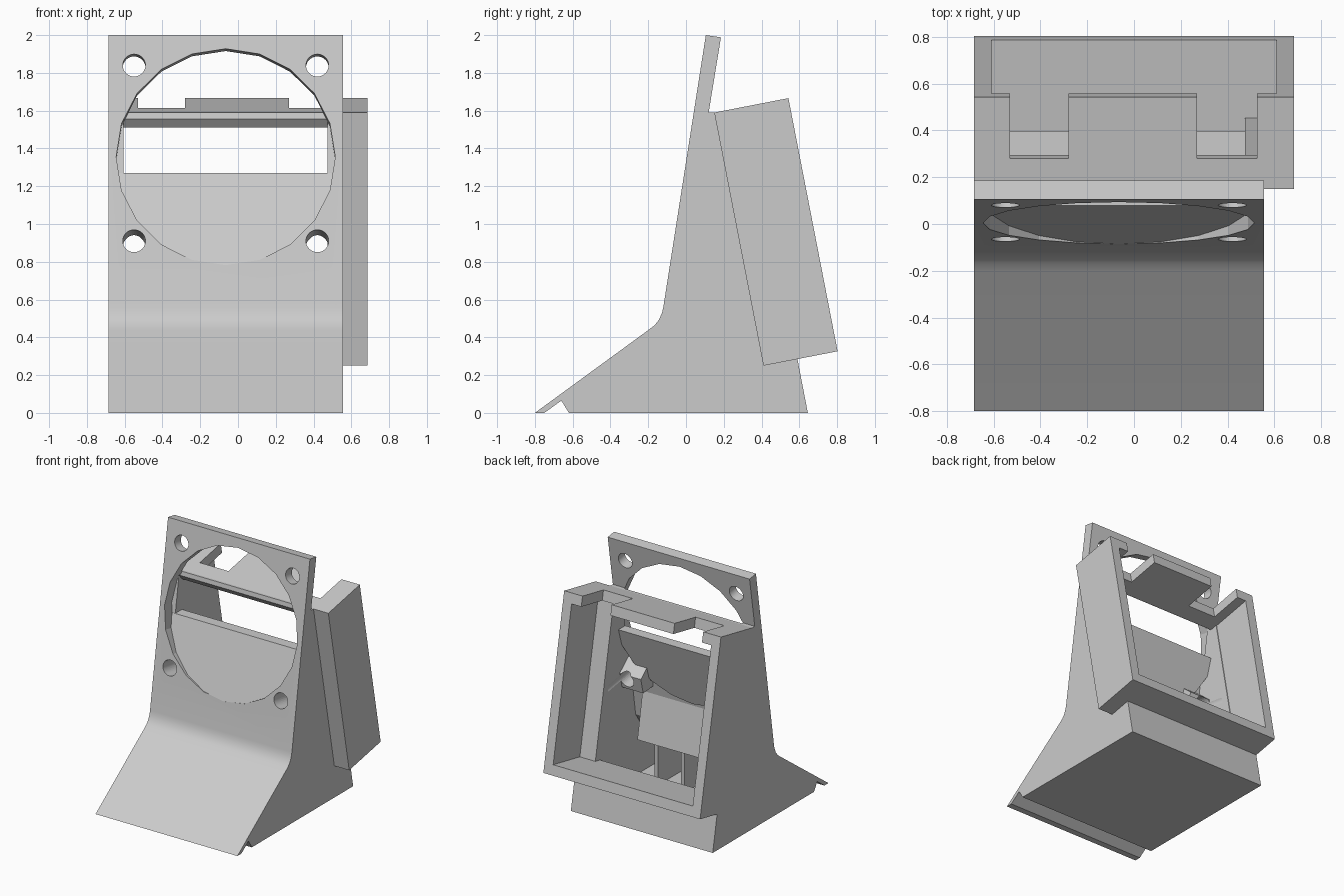
import bpy, bmesh, math
from mathutils import Matrix, Vector

cube = bpy.data.objects.get("Cube")
if cube:
    bpy.data.objects.remove(cube, do_unlink=True)

grey = bpy.data.materials.new("light_grey_plastic")
grey.use_nodes = True
COLOUR = (0.6, 0.6, 0.6, 1)
grey.diffuse_color = COLOUR
grey.node_tree.nodes["Principled BSDF"].inputs["Base Color"].default_value = COLOUR


def finish(name, bm, matrix=Matrix()):
    bmesh.ops.transform(bm, matrix=matrix, verts=bm.verts)
    bmesh.ops.recalc_face_normals(bm, faces=bm.faces)
    mesh = bpy.data.meshes.new(name)
    bm.to_mesh(mesh)
    bm.free()
    mesh.materials.append(grey)
    obj = bpy.data.objects.new(name, mesh)
    bpy.context.collection.objects.link(obj)
    return obj


def prism(name, x0, x1, outline):
    """Side outline in (y, z), extruded from x0 to x1."""
    bm = bmesh.new()
    face = bm.faces.new([bm.verts.new((x0, y, z)) for y, z in outline])
    ext = bmesh.ops.extrude_face_region(bm, geom=[face])
    moved = [v for v in ext["geom"] if isinstance(v, bmesh.types.BMVert)]
    bmesh.ops.translate(bm, verts=moved, vec=(x1 - x0, 0, 0))
    return finish(name, bm)


def box(name, low, high, matrix=Matrix()):
    bm = bmesh.new()
    low, high = Vector(low), Vector(high)
    size = Matrix.Diagonal((*(high - low), 1))
    bmesh.ops.create_cube(bm, size=1, matrix=Matrix.Translation((low + high) / 2) @ size)
    return finish(name, bm, matrix)


def front_y(z):
    return -0.12 + (z - 0.56) * 0.156


def bore(name, x, z, radius, sides, front, back):
    """Cylinder square to the leaning fan plate."""
    bm = bmesh.new()
    bmesh.ops.create_cone(bm, cap_ends=True, segments=sides, radius1=radius,
                          radius2=radius, depth=front + back,
                          matrix=Matrix.Translation((0, (back - front) / 2, 0))
                          @ Matrix.Rotation(math.pi / 2, 4, 'X'))
    lean = Matrix.Rotation(-math.atan(0.156), 4, 'X')
    return finish(name, bm, Matrix.Translation((x, front_y(z), z)) @ lean)


def combine(obj, tools, operation='DIFFERENCE'):
    for tool in tools:
        tool.hide_render = True
        mod = obj.modifiers.new("cut", 'BOOLEAN')
        mod.operation, mod.solver, mod.object = operation, 'EXACT', tool
        with bpy.context.temp_override(object=obj, active_object=obj):
            bpy.ops.object.modifier_apply(modifier=mod.name)


def discard(tools):
    for tool in tools:
        bpy.data.objects.remove(tool, do_unlink=True)


# Main body: ramp foot, leaning fan plate and side walls
body = prism("body", -0.685, 0.555, [
    (-0.80, 0), (-0.75, 0), (-0.66, 0.065), (-0.62, 0), (0.645, 0), (0.59, 0.285),
    (0.41, 0.25), (0.15, 1.59), (0.12, 1.59), (0.185, 1.988), (0.105, 2.0),
    (-0.12, 0.56), (-0.127, 0.53), (-0.142, 0.495), (-0.165, 0.465), (-0.20, 0.438)])
hollow = prism("hollow_cutter", -0.605, 0.475, [
    (-0.58, 0.04), (-0.14, 0.385), (-0.05, 0.52), (0.115, 1.57), (0.165, 1.51),
    (0.30, 1.54), (0.50, 0.35), (0.555, 0.04)])
fan_hole = bore("fan_hole_cutter", -0.065, 1.355, 0.58, 20, 0.1, 0.09)
screws = [bore("screw_cutter", x, z, 0.06, 32, 0.1, 0.4)
          for x in (-0.55, 0.42) for z in (0.91, 1.84)]
combine(body, [hollow, fan_hole] + screws)

# Baffle closing the lower part of the fan opening
baffle = prism("baffle", -0.66, 0.53, [
    (-0.10, 0.74), (0.08, 1.27), (0.165, 1.27), (0.0, 0.74)])
disc = bore("disc_cutter", -0.065, 1.355, 0.58, 20, 0.0, 0.4)
combine(baffle, [disc], 'INTERSECT')

# Screw bosses behind the lower fan holes
for x0, x1 in ((-0.61, -0.42), (0.29, 0.48)):
    boss = prism("screw_boss", x0, x1, [
        (-0.01, 0.81), (0.12, 0.80), (0.15, 0.92), (0.03, 1.02)])
    combine(boss, screws)

# Inner panel and ribs below the fan
prism("lower_panel", -0.605, 0.39, [(-0.02, 0.77), (0.05, 0.38), (-0.02, 0.38)])
for x in (-0.2, 0.03, 0.26):
    prism("floor_rib", x - 0.015, x + 0.015, [
        (-0.5, 0.03), (-0.13, 0.40), (0.0, 0.40), (0.0, 0.03)])

# Rear tilted frame: open box with a shelf on one side and two top notches
tilt = Matrix.Translation((0, 0.41, 0.25)) @ Matrix.Rotation(math.radians(11), 4, 'X')
frame = box("rear_frame", (-0.685, 0, 0), (0.685, 0.4, 1.365), tilt)
frame_tools = [
    box("recess_cutter", (-0.61, 0.06, 0.08), (0.61, 0.5, 1.285), tilt),
    box("opening_cutter", (-0.605, -0.1, 0.08), (0.475, 0.2, 1.285), tilt)]
for x0, x1 in ((-0.53, -0.28), (0.27, 0.525)):
    frame_tools.append(box("notch_cutter", (x0, 0.133, 1.2), (x1, 0.5, 1.5), tilt))
combine(frame, frame_tools)

discard([hollow, fan_hole, disc] + screws + frame_tools)

# Smooth the small bores and the bend, keep hard edges
bpy.ops.object.select_all(action='DESELECT')
body.select_set(True)
bpy.context.view_layer.objects.active = body
bpy.ops.object.shade_smooth_by_angle(angle=math.radians(17))
